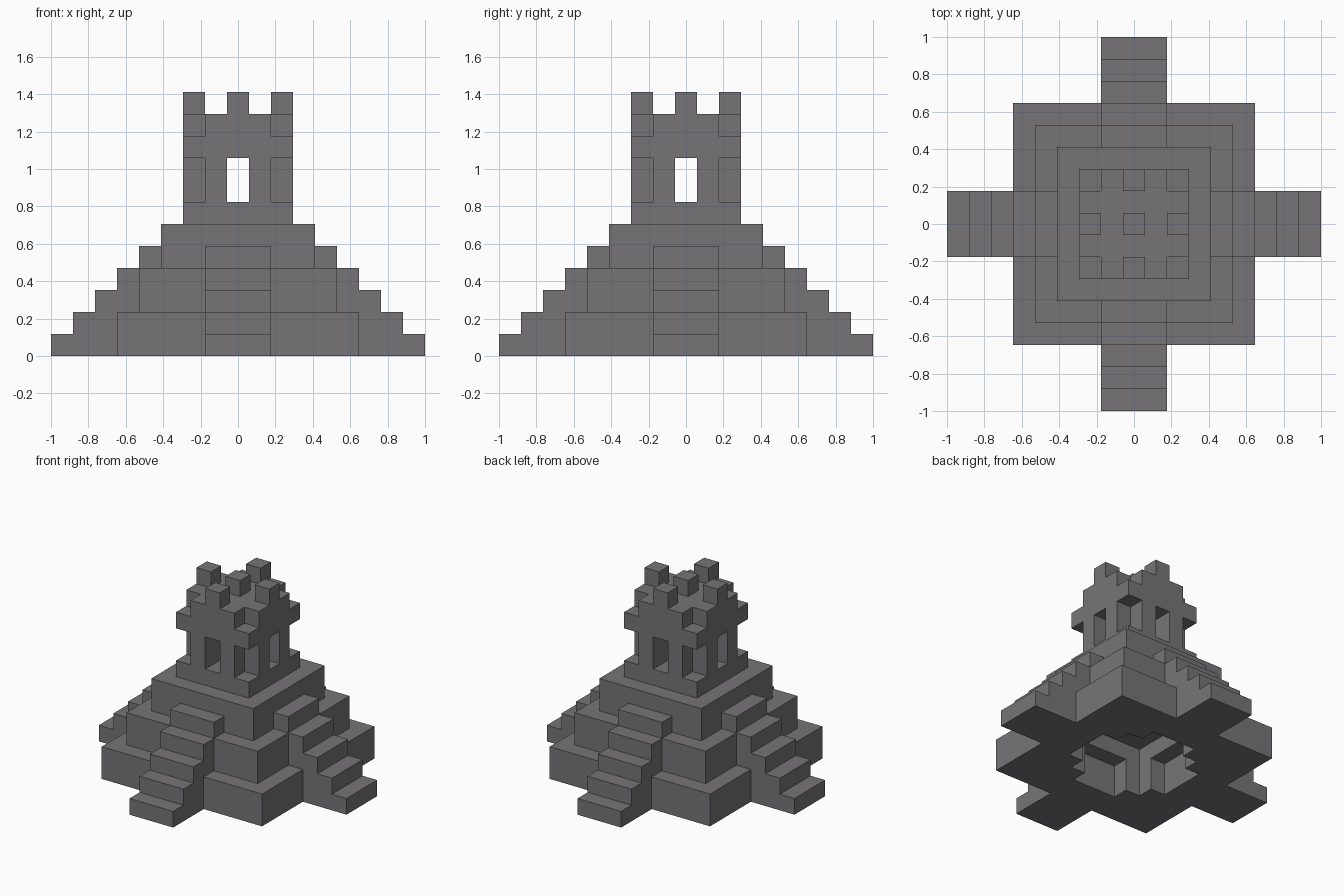
import bpy
import bmesh
from itertools import product
from mathutils import Vector

cube = bpy.data.objects.get("Cube")
if cube:
    bpy.data.objects.remove(cube, do_unlink=True)

UNIT = 2 / 17  # edge of one building block

stone = bpy.data.materials.new("grey_stone")
stone.use_nodes = True
stone.diffuse_color = (0.18, 0.175, 0.184, 1)
stone.node_tree.nodes["Principled BSDF"].inputs["Base Color"].default_value = stone.diffuse_color


def slab(half_x, half_y, bottom, top):
    """Set of block positions in a centred slab."""
    return set(product(range(-half_x, half_x + 1),
                       range(-half_y, half_y + 1), range(bottom, top)))


def is_corner(c):
    return abs(c[0]) == 2 and abs(c[1]) == 2


parts = {}

# Three stepped tiers, with a domed hollow under the middle
dome = {c for c in slab(3, 3, 0, 4) if sum(v * v for v in c) <= 12}
tiers = [(5, 0), (4, 2), (3, 4)]
for name, (half, z) in zip(("lower_tier", "middle_tier", "upper_tier"), tiers):
    parts[name] = slab(half, half, z, z + 2) - dome

# One staircase, turned to each of the four sides
tier_blocks = set().union(*parts.values()) | dome
stair = {(x, y, z) for z in range(5) for x in range(4, 9 - z)
         for y in (-1, 0, 1)} - tier_blocks
for side in ("left", "back", "right", "front"):
    parts[side + "_stairs"] = stair
    stair = {(-y, x, z) for x, y, z in stair}

# Tower: plinth, notched chamber with crossing passages, cornice, roof
parts["tower_plinth"] = slab(2, 2, 6, 7)
passages = slab(2, 0, 7, 9) | slab(0, 2, 7, 9)
parts["tower_chamber"] = {c for c in slab(2, 2, 7, 9) - passages if not is_corner(c)}
parts["tower_cornice"] = slab(2, 2, 9, 10)
parts["tower_roof"] = {c for c in slab(2, 2, 10, 11) if not is_corner(c)}
parts["battlements"] = {(0, 0, 11), (2, 0, 11), (-2, 0, 11), (0, 2, 11), (0, -2, 11)}

solid = set().union(*parts.values())
directions = [Vector(s * (i == axis) for i in range(3))
              for axis in range(3) for s in (-1, 1)]


def build(name, cells):
    """Mesh the exposed sides of a part and merge flat areas."""
    bm = bmesh.new()
    for cell in sorted(cells):
        centre = Vector(cell) + Vector((0, 0, 0.5))
        for n in directions:
            if tuple(int(v) for v in Vector(cell) + n) in solid:
                continue
            a = n.yzx
            b = n.cross(a)
            corners = [centre + (n + a * i + b * j) / 2
                       for i, j in ((-1, -1), (1, -1), (1, 1), (-1, 1))]
            bm.faces.new([bm.verts.new(p * UNIT) for p in corners])
    bmesh.ops.remove_doubles(bm, verts=bm.verts[:], dist=UNIT / 100)
    bmesh.ops.dissolve_limit(bm, angle_limit=0.01, verts=bm.verts[:], edges=bm.edges[:])
    mesh = bpy.data.meshes.new(name)
    bm.to_mesh(mesh)
    bm.free()
    mesh.materials.append(stone)
    bpy.context.collection.objects.link(bpy.data.objects.new(name, mesh))


for part_name, part_cells in parts.items():
    build(part_name, part_cells)
